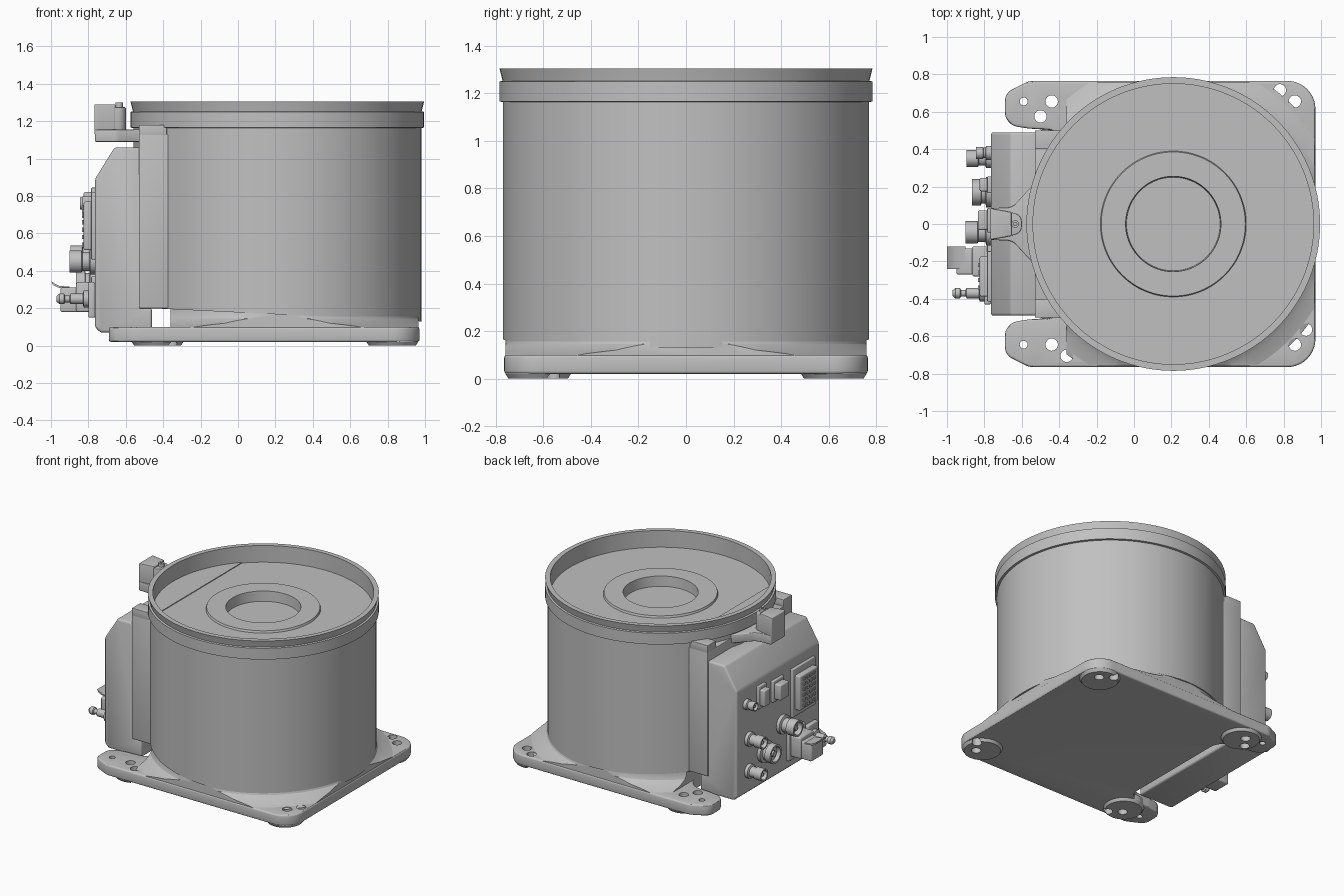
import bpy, bmesh, math
from mathutils import Matrix, Vector

cube = bpy.data.objects.get("Cube")
if cube:
    bpy.data.objects.remove(cube, do_unlink=True)

grey = bpy.data.materials.new("plain_grey")
grey.use_nodes = True
COLOUR = (0.53, 0.53, 0.53, 1)
grey.diffuse_color = COLOUR
grey.node_tree.nodes["Principled BSDF"].inputs["Base Color"].default_value = COLOUR

AXIS_X = 0.21      # centre of the drum
FACE_X = -0.765    # outer face of the connector box
parts = []


def finish(name, bm):
    bmesh.ops.recalc_face_normals(bm, faces=bm.faces)
    mesh = bpy.data.meshes.new(name)
    bm.to_mesh(mesh)
    bm.free()
    mesh.materials.append(grey)
    obj = bpy.data.objects.new(name, mesh)
    bpy.context.collection.objects.link(obj)
    parts.append(obj)
    return obj


def lathe(name, profile, matrix, steps=96, clips=()):
    """Turn (radius, height) points about z, clip by planes, then place."""
    bm = bmesh.new()
    verts = [bm.verts.new((r, 0, h)) for r, h in profile]
    edges = [bm.edges.new(pair) for pair in zip(verts, verts[1:])]
    bmesh.ops.spin(bm, geom=verts + edges, cent=(0, 0, 0), axis=(0, 0, 1),
                   angle=math.tau, steps=steps)
    bmesh.ops.remove_doubles(bm, verts=bm.verts, dist=0.0002)
    bm.transform(matrix)
    for point, normal in clips:
        cut = bmesh.ops.bisect_plane(bm, geom=bm.verts[:] + bm.edges[:] + bm.faces[:],
                                     plane_co=point, plane_no=normal, clear_outer=True)
        rim = [e for e in cut["geom_cut"] if isinstance(e, bmesh.types.BMEdge)]
        bmesh.ops.contextual_create(bm, geom=rim)
    return finish(name, bm)


def rounded(corners):
    """Outline from (x, y, radius) corners, each replaced by a smooth arc."""
    out = []
    for i, (x, y, r) in enumerate(corners):
        p = Vector((x, y))
        a = Vector(corners[i - 1][:2]) - p
        b = Vector(corners[(i + 1) % len(corners)][:2]) - p
        if r == 0:
            out.append(p)
            continue
        half = a.angle(b) / 2
        reach = r / math.tan(half)
        start, end = p + a.normalized() * reach, p + b.normalized() * reach
        centre = p + (a.normalized() + b.normalized()).normalized() * r / math.sin(half)
        u, v = start - centre, end - centre
        sweep = u.angle(v)
        for k in range(11):
            t = k / 10
            out.append(centre + (u * math.sin((1 - t) * sweep) + v * math.sin(t * sweep)) / math.sin(sweep))
    return out


def bake(obj):
    graph = bpy.context.evaluated_depsgraph_get()
    mesh = bpy.data.meshes.new_from_object(obj.evaluated_get(graph))
    obj.modifiers.clear()
    obj.data = mesh


def prism(name, outline, low, high, bevel=0.0, along_y=False):
    """Extrude an outline upward, or an x-z outline along y."""
    bm = bmesh.new()
    if along_y:
        verts = [bm.verts.new((p[0], low, p[1])) for p in outline]
        move = (0, high - low, 0)
    else:
        verts = [bm.verts.new((p[0], p[1], low)) for p in outline]
        move = (0, 0, high - low)
    face = bm.faces.new(verts)
    top = bmesh.ops.extrude_face_region(bm, geom=[face])["geom"]
    bmesh.ops.translate(bm, vec=move, verts=[v for v in top if isinstance(v, bmesh.types.BMVert)])
    obj = finish(name, bm)
    if bevel:
        mod = obj.modifiers.new("Bevel", "BEVEL")
        mod.width, mod.segments, mod.limit_method = bevel, 3, "ANGLE"
        bake(obj)
    return obj


def block(name, x0, x1, y0, y1, z0, z1, bevel=0.0):
    return prism(name, [(x0, y0), (x1, y0), (x1, y1), (x0, y1)], z0, z1, bevel)


def at(x, y, z=0):
    return Matrix.Translation((x, y, z))


# Base plate with a notch for the connector box
half = [(0.97, 0.765, 0.15), (-0.56, 0.765, 0.1), (-0.69, 0.70, 0.07),
        (-0.69, 0.53, 0.08), (-0.56, 0.51, 0.05), (-0.36, 0.5, 0.12)]
corners = half + [(x, -y, r) for x, y, r in reversed(half)]
plate = prism("base_plate", rounded(corners), 0.02, 0.1, 0.012)

# Feet under the corners
feet = []
for side, word in ((1, "back"), (-1, "front")):
    for x, end in ((-0.43, "right"), (0.825, "left")):
        feet.append(lathe(f"{word}_{end}_foot", [(0, 0), (0.125, 0), (0.138, 0.02), (0.138, 0.06), (0, 0.06)],
                          at(x, side * 0.622), 48))

# Bolt and dowel holes
holes = [(-0.44, 0.655), (-0.5, 0.575), (0.86, 0.655), (0.78, 0.715),
         (-0.44, -0.645), (-0.36, -0.705), (0.86, -0.645), (0.92, -0.565)]
dowels = [(-0.59, 0.655), (-0.59, -0.645)]
bm = bmesh.new()
for spots, radius in ((holes, 0.033), (dowels, 0.021)):
    for x, y in spots:
        bmesh.ops.create_cone(bm, cap_ends=True, segments=24, radius1=radius, radius2=radius,
                              depth=0.5, matrix=at(x, y))
cutter = finish("hole_cutter", bm)
parts.remove(cutter)
cutter.hide_render = True
for obj in [plate] + feet:
    mod = obj.modifiers.new("Holes", "BOOLEAN")
    mod.operation, mod.solver, mod.object = "DIFFERENCE", "EXACT", cutter
    bake(obj)
bpy.data.objects.remove(cutter, do_unlink=True)

# Flared skirt and drum
lathe("drum_skirt", [(0, 0.09), (0.9, 0.09), (0.87, 0.103), (0.81, 0.12), (0.775, 0.145), (0.762, 0.175), (0.762, 0.21), (0, 0.21)],
      at(AXIS_X, 0), 128,
      [((-0.36, 0, 0), (-1, 0, 0)), ((0.965, 0, 0), (1, 0, 0)),
       ((0, 0.76, 0), (0, 1, 0)), ((0, -0.76, 0), (0, -1, 0))])
lathe("drum", [(0, 0.08), (0.77, 0.08), (0.77, 1.165)], at(AXIS_X, 0), 128,
      [((0.98, 0, 0.13), (-0.0486, 0, -1))])

# Top collar, recessed floor and central hole
lathe("collar_and_floor",
      [(0.765, 1.163), (0.785, 1.166), (0.785, 1.25), (0.772, 1.253), (0.774, 1.262),
       (0.785, 1.305), (0.75, 1.305), (0.75, 1.18), (0.39, 1.18), (0.385, 1.195),
       (0.255, 1.195), (0.25, 1.12), (0, 1.12)], at(AXIS_X, 0), 128)
sweep = math.acos(0.54 / 0.748)
chord = [(AXIS_X - 0.748 * math.cos(a), 0.748 * math.sin(a))
         for a in (sweep * (k / 16 - 1) for k in range(33))]
prism("floor_segment", chord, 1.175, 1.186)

# Mounting panel and connector box
block("mounting_panel", -0.53, -0.36, -0.5, 0.5, 0.2, 1.13, 0.004)
for s in (1, -1):
    lo, hi = sorted((s * 0.4, s * 0.5))
    block("panel_post", -0.53, -0.38, lo, hi, 1.12, 1.18, 0.004)
prism("connector_box", [(FACE_X, 0.1), (-0.735, 0.07), (-0.46, 0.07), (-0.46, 0.2), (-0.5, 0.2),
                        (-0.5, 1.06), (-0.66, 1.06), (FACE_X, 0.89)], -0.49, 0.49, 0.014, True)

# Bracket arm and head over the box
arm = [(-0.765, 0.085, 0.01), (-0.765, -0.085, 0.01), (-0.65, -0.09, 0.08),
       (-0.53, -0.22, 0), (-0.45, -0.22, 0), (-0.45, 0.22, 0), (-0.53, 0.22, 0), (-0.65, 0.09, 0.08)]
prism("bracket_arm", rounded(arm), 1.09, 1.155, 0.006)
head = [(-0.768, 0.085, 0.01), (-0.768, -0.085, 0.01), (-0.655, -0.065, 0.01), (-0.655, 0.065, 0.01)]
prism("bracket_head", rounded(head), 1.13, 1.29, 0.006)
prism("bracket_nose", rounded([(-0.67, 0.065, 0), (-0.67, -0.065, 0), (-0.6, -0.05, 0.045), (-0.6, 0.05, 0.045)]),
      1.13, 1.275, 0.005)
lathe("bracket_bolt", [(0, 1.26), (0.02, 1.26), (0.02, 1.3), (0.009, 1.3), (0.009, 1.285), (0, 1.285)], at(-0.635, 0), 24)


# Connectors on the box face: (radius, reach from the face) profiles
def round_connector(name, y, z, profile):
    lathe(name, profile, at(FACE_X, y, z) @ Matrix.Rotation(-math.pi / 2, 4, "Y"), 32)


def socket(name, y, z, r, reach):
    round_connector(name, y, z, [(0, -0.01), (r * 1.15, -0.01), (r * 1.15, 0.025), (r * 0.85, 0.03),
                                 (r * 0.85, reach * 0.5), (r, reach * 0.53), (r, reach), (r * 0.78, reach),
                                 (r * 0.78, reach * 0.7), (r * 0.3, reach * 0.7), (r * 0.3, reach * 0.9), (0, reach * 0.9)])


def flanged_port(name, y, z, width, height, reach):
    block(name + "_flange", FACE_X - 0.02, FACE_X + 0.01, y - width / 2, y + width / 2,
          z - height / 2, z + height / 2, 0.006)
    w, h = width * 0.4, height * 0.36
    block(name + "_shell", FACE_X - reach, FACE_X, y - w, y + w, z - h, z + h, 0.01)


socket("upper_small_socket", 0.38, 0.76, 0.033, 0.08)
socket("middle_socket", 0.35, 0.49, 0.045, 0.13)
socket("lower_socket", 0.35, 0.25, 0.045, 0.13)
socket("large_socket", 0.17, 0.33, 0.07, 0.1)
socket("centre_socket", -0.045, 0.45, 0.06, 0.135)
flanged_port("narrow_port", 0.21, 0.76, 0.09, 0.17, 0.06)
flanged_port("wide_port", 0.02, 0.74, 0.13, 0.16, 0.07)

# Large multi-pin connector
flanged_port("main_port", -0.28, 0.64, 0.27, 0.36, 0.06)
for row in range(6):
    for col in range(4):
        y, z = -0.34 + col * 0.04, 0.54 + row * 0.04
        block("main_port_pin", FACE_X - 0.068, FACE_X - 0.05, y - 0.011, y + 0.011, z - 0.011, z + 0.011)

# Power connector with locking lever
flanged_port("power_port", -0.2, 0.26, 0.2, 0.22, 0.1)
block("power_plug", -0.95, -0.8, -0.27, -0.13, 0.18, 0.31, 0.01)
lever = [(-1.0, 0.345), (-0.99, 0.325), (-0.96, 0.31), (-0.9, 0.305), (-0.9, 0.315), (-0.955, 0.32), (-0.985, 0.335)]
prism("power_lever", lever, -0.24, -0.12, 0, True)

# Air fitting
block("air_fitting_base", -0.8, FACE_X, -0.43, -0.31, 0.15, 0.34, 0.008)
round_connector("air_fitting", -0.37, 0.25, [(0, 0), (0.045, 0), (0.045, 0.06), (0.028, 0.065), (0.028, 0.13), (0.018, 0.135),
                                            (0.018, 0.16), (0.028, 0.165), (0.028, 0.19), (0.015, 0.205), (0, 0.205)])

# Smooth the curved faces and keep the creases
bpy.ops.object.select_all(action="DESELECT")
for obj in parts:
    obj.select_set(True)
bpy.context.view_layer.objects.active = parts[0]
bpy.ops.object.shade_smooth_by_angle(angle=math.radians(30))
